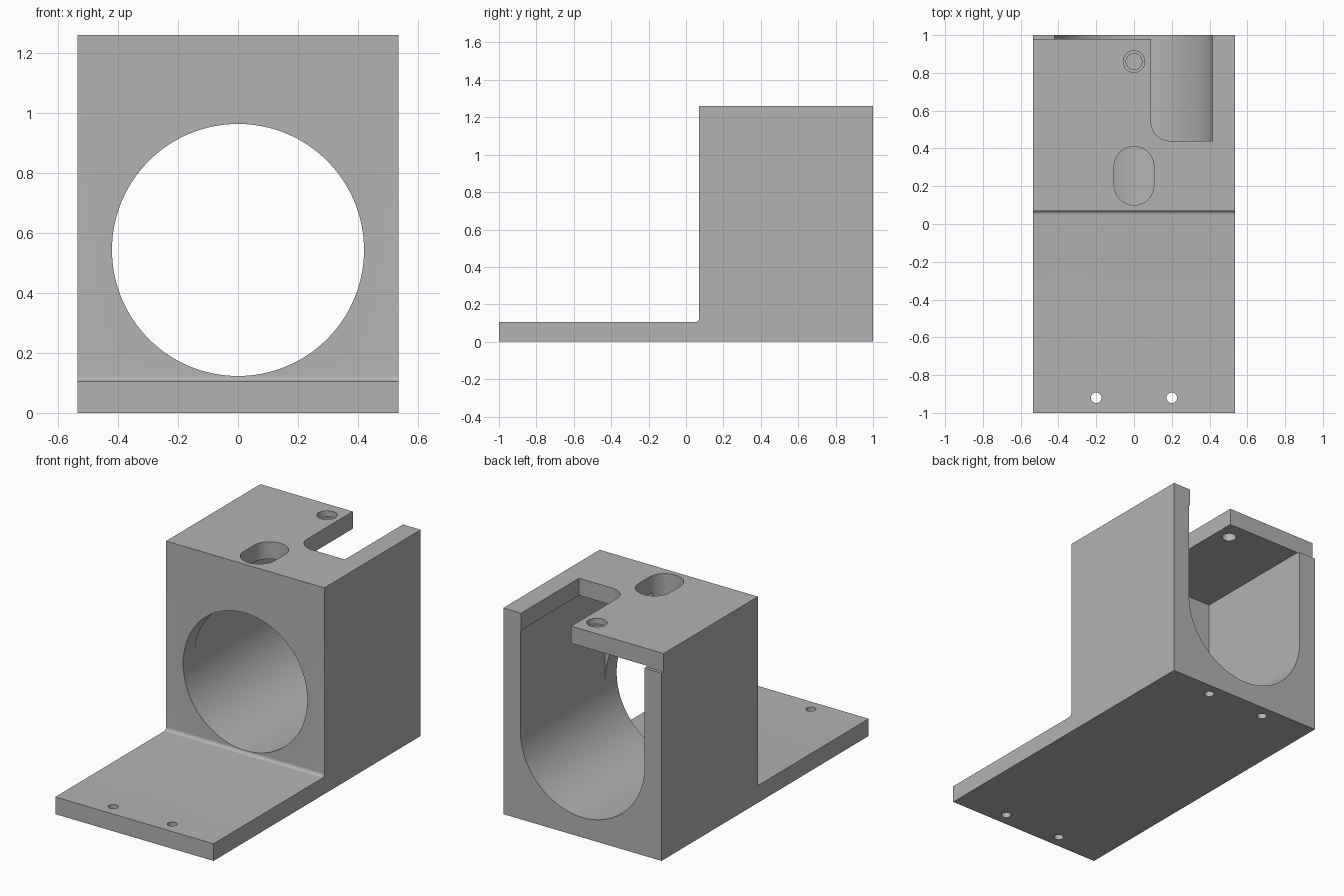
import bpy
import bmesh
from math import cos, sin, pi, radians
from mathutils import Vector

cube = bpy.data.objects.get("Cube")
if cube:
    bpy.data.objects.remove(cube, do_unlink=True)

# Main dimensions
HALF_W, HEIGHT = 0.535, 1.26
PLATE_TOP, FACE_Y = 0.105, 0.07
BORE_R, BORE_Z = 0.42, 0.543
ROOF_Z = 1.155

grey = bpy.data.materials.new("plain grey")
grey.use_nodes = True
grey.diffuse_color = (0.45, 0.45, 0.45, 1)
grey.node_tree.nodes["Principled BSDF"].inputs["Base Color"].default_value = grey.diffuse_color


def arc(cx, cy, r, start, end, steps):
    """Points on an arc, angles in degrees."""
    angles = [radians(start + (end - start) * i / steps) for i in range(steps + 1)]
    return [(cx + r * cos(a), cy + r * sin(a)) for a in angles]


def prism(name, profile, axis, low, high):
    """Extrude a closed 2D profile along x, y or z."""
    place = {"x": lambda a, b: (low, a, b),
             "y": lambda a, b: (a, low, b),
             "z": lambda a, b: (a, b, low)}[axis]
    bm = bmesh.new()
    face = bm.faces.new([bm.verts.new(place(a, b)) for a, b in profile])
    out = bmesh.ops.extrude_face_region(bm, geom=[face])
    move = Vector([(high - low) * (axis == k) for k in "xyz"])
    bmesh.ops.translate(bm, vec=move,
                        verts=[v for v in out["geom"] if isinstance(v, bmesh.types.BMVert)])
    bmesh.ops.recalc_face_normals(bm, faces=bm.faces)
    mesh = bpy.data.meshes.new(name)
    bm.to_mesh(mesh)
    bm.free()
    mesh.materials.append(grey)
    obj = bpy.data.objects.new(name, mesh)
    bpy.context.collection.objects.link(obj)
    return obj


def box(name, x0, x1, y0, y1, z0, z1):
    return prism(name, [(x0, y0), (x1, y0), (x1, y1), (x0, y1)], "z", z0, z1)


def rod(name, x, y, r, z0, z1):
    return prism(name, arc(x, y, r, 0, 360, 32)[:-1], "z", z0, z1)


# Side profile: plate, small fillet, tall block
side = [(-1, 0), (1, 0), (1, HEIGHT), (FACE_Y, HEIGHT)]
side += arc(FACE_Y - 0.02, PLATE_TOP + 0.02, 0.02, 0, -90, 8)
side += [(-1, PLATE_TOP)]
bracket = prism("bracket", side, "x", -HALF_W, HALF_W)

# Round bore, then the square chamber above its rear part
cutters = [
    prism("bore_cutter", arc(0, BORE_Z, BORE_R, 0, 360, 128)[:-1], "y", 0, 1.1),
    box("chamber_cutter", -BORE_R, BORE_R, 0.18, 1.1, BORE_Z, ROOF_Z),
]

# Open slot in the roof with a rounded inner corner
slot = [(0.415, 1.1), (0.09, 1.1)] + arc(0.19, 0.54, 0.1, 180, 270, 12) + [(0.415, 0.44)]
cutters.append(prism("roof_slot_cutter", slot, "z", 1.0, 1.4))

# Shallow step at the rear edge of the roof
cutters.append(box("roof_step_cutter", -0.6, 0.2, 0.98, 1.1, 1.148, 1.4))

# Oblong window in the roof
oblong = arc(0, 0.305, 0.105, 0, 180, 24) + arc(0, 0.205, 0.105, 180, 360, 24)
cutters.append(prism("oblong_cutter", oblong, "z", 0.8, 1.4))

# Roof screw hole with its counterbore
cutters.append(rod("roof_hole_cutter", 0, 0.86, 0.042, 1.0, 1.4))
cutters.append(rod("counterbore_cutter", 0, 0.86, 0.057, 1.225, 1.4))

# Plate holes at the front, blind holes under the rear
for x in (-0.2, 0.2):
    cutters.append(rod("plate_hole_cutter", x, -0.92, 0.028, -0.1, 0.2))
    cutters.append(rod("blind_hole_cutter", x, 0.92, 0.028, -0.1, 0.1))

bpy.ops.object.select_all(action="DESELECT")
bracket.select_set(True)
bpy.context.view_layer.objects.active = bracket
for cutter in cutters:
    cutter.hide_render = True
    mod = bracket.modifiers.new(cutter.name, "BOOLEAN")
    mod.operation = "DIFFERENCE"
    mod.solver = "EXACT"
    mod.object = cutter
    bpy.ops.object.modifier_apply(modifier=mod.name)
    bpy.data.objects.remove(cutter, do_unlink=True)

bpy.ops.object.shade_smooth_by_angle(angle=radians(30))
